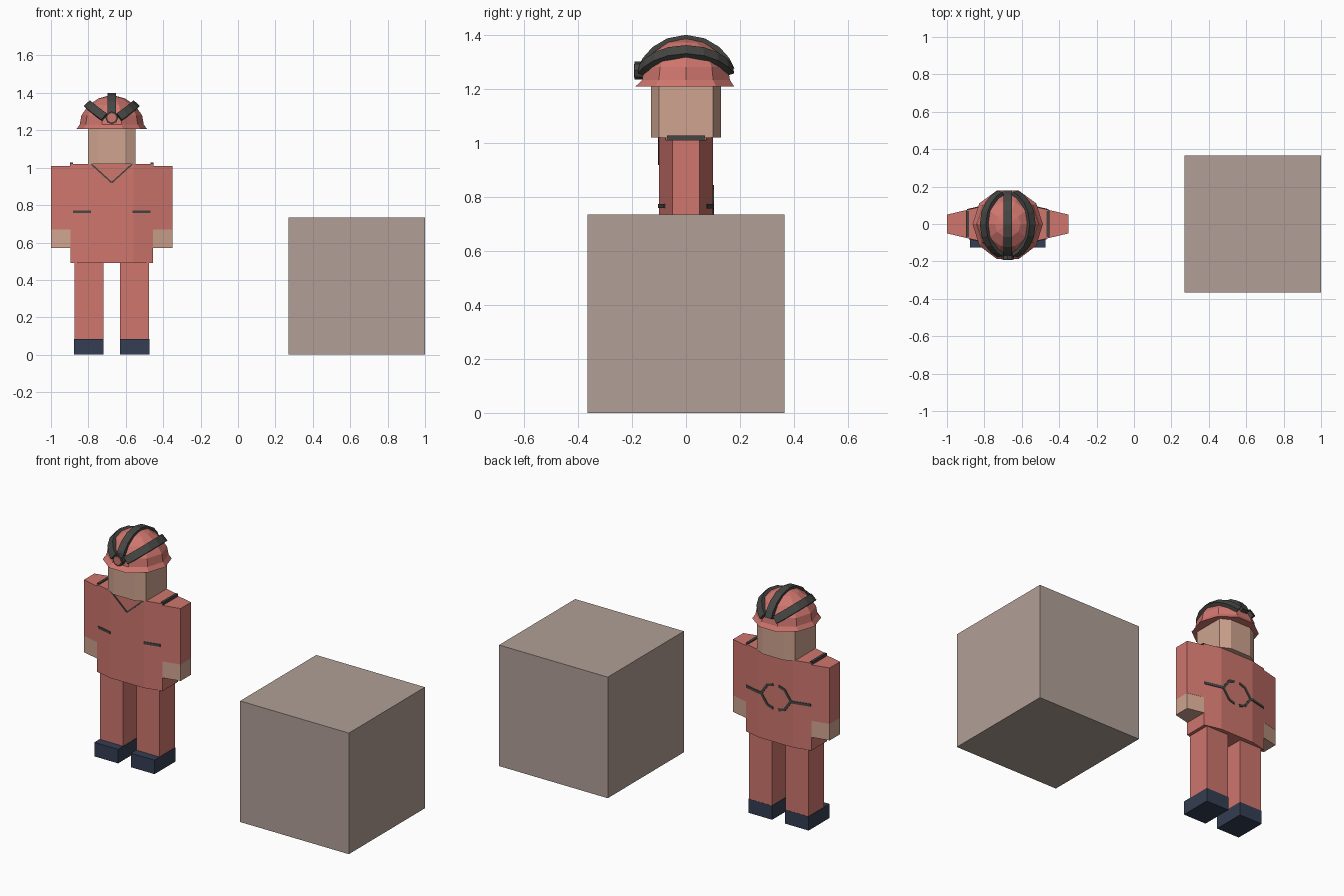
import bpy, bmesh, math
from mathutils import Vector, Matrix

if "Cube" in bpy.data.objects:
    bpy.data.objects.remove(bpy.data.objects["Cube"], do_unlink=True)

CX = -0.675  # centre line of the figure


def material(name, rgb):
    m = bpy.data.materials.new(name)
    m.use_nodes = True
    m.diffuse_color = (*rgb, 1)
    m.node_tree.nodes["Principled BSDF"].inputs["Base Color"].default_value = (*rgb, 1)
    return m


RED = material("coral red", (0.62, 0.18, 0.155))
SKIN = material("tan skin", (0.62, 0.37, 0.275))
TAUPE = material("taupe", (0.44, 0.35, 0.31))
NAVY = material("navy boots", (0.034, 0.048, 0.085))
GREY = material("dark grey", (0.06, 0.062, 0.056))


def finish(name, bm, mat):
    bmesh.ops.recalc_face_normals(bm, faces=bm.faces)
    me = bpy.data.meshes.new(name)
    bm.to_mesh(me)
    bm.free()
    me.materials.append(mat)
    ob = bpy.data.objects.new(name, me)
    bpy.context.collection.objects.link(ob)
    return ob


def loft(name, rings, mat):
    """Skin closed rings of equal size and cap both ends."""
    bm = bmesh.new()
    loops = [[bm.verts.new(p) for p in r] for r in rings]
    n = len(loops[0])
    for a, b in zip(loops, loops[1:]):
        for i in range(n):
            j = (i + 1) % n
            bm.faces.new((a[i], a[j], b[j], b[i]))
    bm.faces.new(loops[0])
    bm.faces.new(loops[-1])
    return finish(name, bm, mat)


def prism(name, outline, z0, z1, mat, cx=CX):
    return loft(name, [[(cx + x, y, z) for x, y in outline] for z in (z0, z1)], mat)


def rect(x0, x1, y0, y1):
    return [(x0, y0), (x1, y0), (x1, y1), (x0, y1)]


def chamfered(xs, ys, xf, yf):
    """Eight-sided outline: side at xs, front and back at yf."""
    q = [(xs, ys), (xf, yf)]
    top = q + [(-x, y) for x, y in reversed(q)]
    return top + [(-x, -y) for x, y in top]


def ribbon(name, pts, normals, width, thick, mat):
    """Flat strap following points, standing on the given normals."""
    rings = []
    for i, (p, n) in enumerate(zip(pts, normals)):
        t = (pts[min(i + 1, len(pts) - 1)] - pts[max(i - 1, 0)]).normalized()
        s = t.cross(n).normalized() * width / 2
        up, down = n * thick * 0.5, n * thick * -0.5
        rings.append([p + s + up, p - s + up, p - s + down, p + s + down])
    return loft(name, rings, mat)


# Crate
prism("crate", rect(0.27, 1.0, -0.365, 0.365), 0, 0.735, TAUPE, 0)

# Body and head
prism("torso", chamfered(0.22, 0.075, 0.115, 0.10), 0.49, 1.02, RED)
prism("head", chamfered(0.127, 0.10, 0.07, 0.13), 1.02, 1.21, SKIN)

# Limbs, mirrored
for side, s in (("left", 1), ("right", -1)):
    arm = [(s * 0.22, -0.075), (s * 0.325, -0.05), (s * 0.325, 0.05), (s * 0.22, 0.075)]
    hand = [(s * 0.215, -0.075)] + arm[1:3] + [(s * 0.215, 0.075)]
    prism(side + "_sleeve", arm, 0.67, 1.01, RED)
    prism(side + "_hand", hand, 0.57, 0.67, SKIN)
    prism(side + "_leg", rect(s * 0.045, s * 0.2, -0.075, 0.075), 0.085, 0.49, RED)
    prism(side + "_boot", rect(s * 0.043, s * 0.202, -0.125, 0.076), 0, 0.085, NAVY)
    prism(side + "_shoulder_seam", rect(s * 0.207, s * 0.222, -0.07, 0.07), 1.01, 1.027, GREY)


def seam(name, pts, side, width):
    """Thin seam on the torso; points are x, z and side is -1 front, 1 back."""
    for i, (a, b) in enumerate(zip(pts, pts[1:])):
        ends = []
        for x, z in (a, b):
            y = 0.10 - max(0, abs(x) - 0.115) * 0.025 / 0.105
            ends.append(Vector((CX + x, side * y, z)))
        n = Vector((0, side, 0))
        ribbon(f"{name}_{i}", ends, [n, n], width, 0.008, GREY)


# Garment seams
for side, s in (("left", 1), ("right", -1)):
    seam(side + "_collar", [(s * 0.108, 1.018), (0, 0.92)], -1, 0.008)
    seam(side + "_pocket", [(s * 0.112, 0.765), (s * 0.208, 0.765)], -1, 0.015)
    seam(side + "_back_seam", [(s * 0.218, 0.765), (s * 0.115, 0.765), (s * 0.10, 0.765)], 1, 0.016)
    for part, d in (("upper", 1), ("lower", -1)):
        seam(f"{side}_back_{part}_seam",
             [(s * 0.10, 0.765), (s * 0.058, 0.765 + d * 0.06), (s * 0.018, 0.765 + d * 0.072)],
             1, 0.015)

# Helmet shell with flared brim
HZ, R, SIDES = 1.207, 0.178, 10


def ring(r, z, front=0.0):
    pts = []
    for i in range(SIDES):
        a = math.tau * i / SIDES
        y = r * math.sin(a)
        pts.append((CX + r * math.cos(a), y * (1 + front if y < 0 else 1), z))
    return pts


shell = [ring(0.188, HZ, 0.05), ring(0.171, 1.232)]
shell += [ring(R * math.cos(math.radians(e)), HZ + R * math.sin(math.radians(e)))
          for e in (24, 46, 67, 83)]
loft("helmet", shell, RED)

# Three straps arching from the lamp to the back
for name, s in (("left", 1), ("middle", 0), ("right", -1)):
    dirs = []
    for i in range(9):
        t = math.pi * i / 8
        rise = 0.07 if s else 0.11
        dirs.append(Vector((s * (0.04 + 0.09 * math.sin(t)), -0.17 * math.cos(t),
                            0.065 + rise * math.sin(t))).normalized())
    centre = Vector((CX, 0, HZ))
    ribbon(name + "_helmet_strap", [centre + d * 0.18 for d in dirs], dirs, 0.045, 0.024, GREY)


# Headlamp
def disc(name, r, y0, y1, mat):
    rings = [[(CX + r * math.cos(math.tau * i / 8), y, 1.267 + r * math.sin(math.tau * i / 8))
              for i in range(8)] for y in (y0, y1)]
    loft(name, rings, mat)


disc("lamp_housing", 0.034, -0.19, -0.15, GREY)
disc("lamp_lens", 0.025, -0.193, -0.188, RED)
